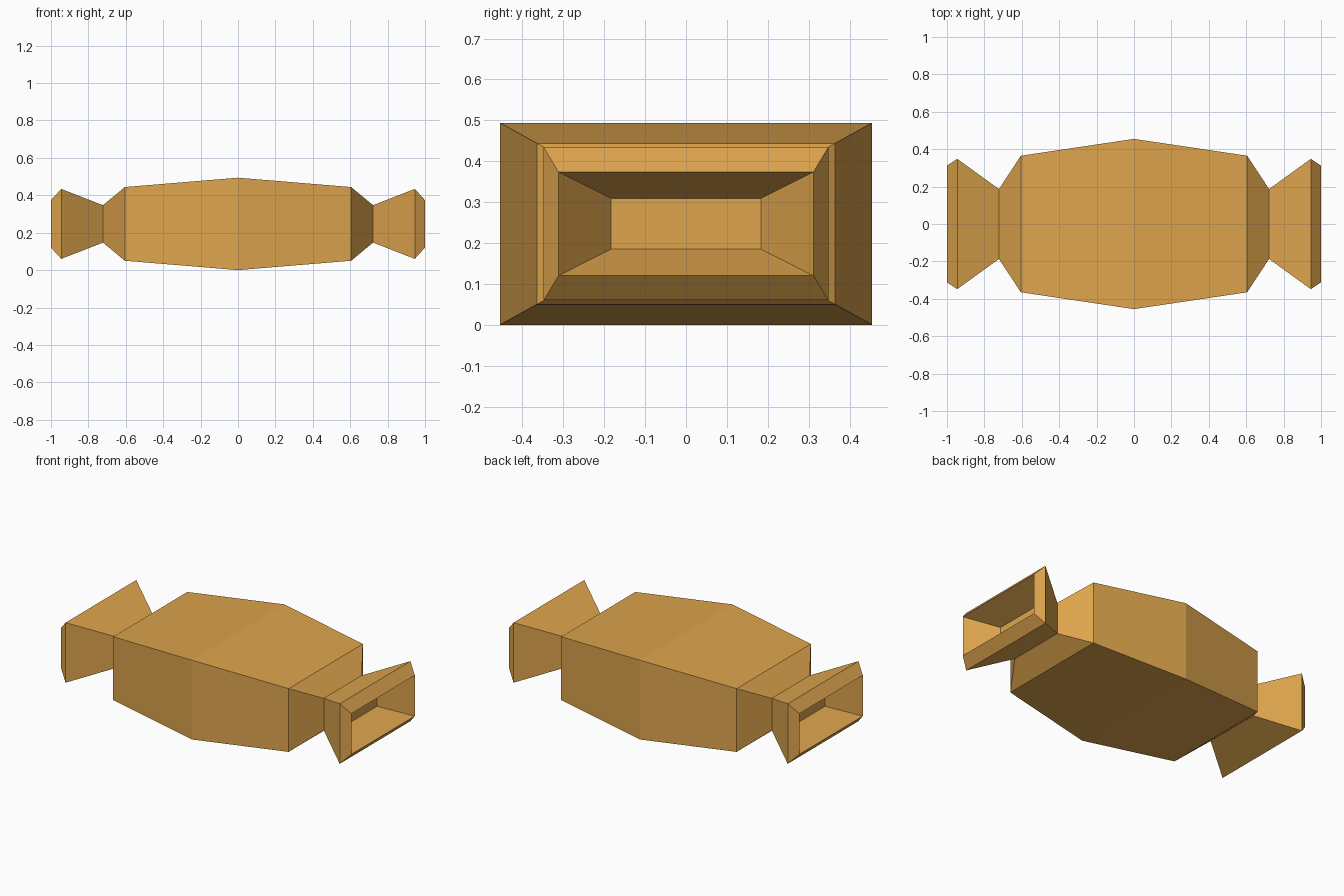
import bpy
import bmesh

cube = bpy.data.objects.get("Cube")
if cube:
    bpy.data.objects.remove(cube, do_unlink=True)

MID_Z = 0.247

# Wrapper colour
wrapper = bpy.data.materials.new("golden_wrapper")
colour = (0.73, 0.375, 0.075, 1.0)
wrapper.diffuse_color = colour
wrapper.use_nodes = True
bsdf = wrapper.node_tree.nodes["Principled BSDF"]
bsdf.inputs["Base Color"].default_value = colour
bsdf.inputs["Roughness"].default_value = 0.8


def loft(name, sections, cap_end=False):
    """Join rectangular sections (x, half depth, half height) along x."""
    bm = bmesh.new()
    rings = []
    for x, hy, hz in sections:
        corners = ((-hy, -hz), (hy, -hz), (hy, hz), (-hy, hz))
        rings.append([bm.verts.new((x, y, MID_Z + z)) for y, z in corners])
    for a, b in zip(rings, rings[1:]):
        for i in range(4):
            j = (i + 1) % 4
            bm.faces.new((a[i], a[j], b[j], b[i]))
    if cap_end:
        bm.faces.new(rings[-1])
    mesh = bpy.data.meshes.new(name)
    bm.to_mesh(mesh)
    bm.free()
    mesh.materials.append(wrapper)
    obj = bpy.data.objects.new(name, mesh)
    bpy.context.collection.objects.link(obj)
    return obj


neck = (0.722, 0.187, 0.10)
shoulder = (0.605, 0.365, 0.197)
middle = (0.0, 0.455, MID_Z)

# Bulging body, narrowing to a neck at each end
half = [middle, shoulder, neck]
other_half = [(-x, y, z) for x, y, z in reversed(half[1:])]
loft("candy_body", other_half + half)

# Flared twist with a bevelled lip and a hollow end, mirrored to the other side
flare = (0.945, 0.348, 0.187)
lip = (1.0, 0.312, 0.127)
hollow_floor = (0.83, 0.183, 0.062)
twists = loft("twisted_ends", [neck, flare, lip, hollow_floor], cap_end=True)
mirror = twists.modifiers.new("Mirror", 'MIRROR')
mirror.use_axis = (True, False, False)
mirror.use_mirror_merge = False
